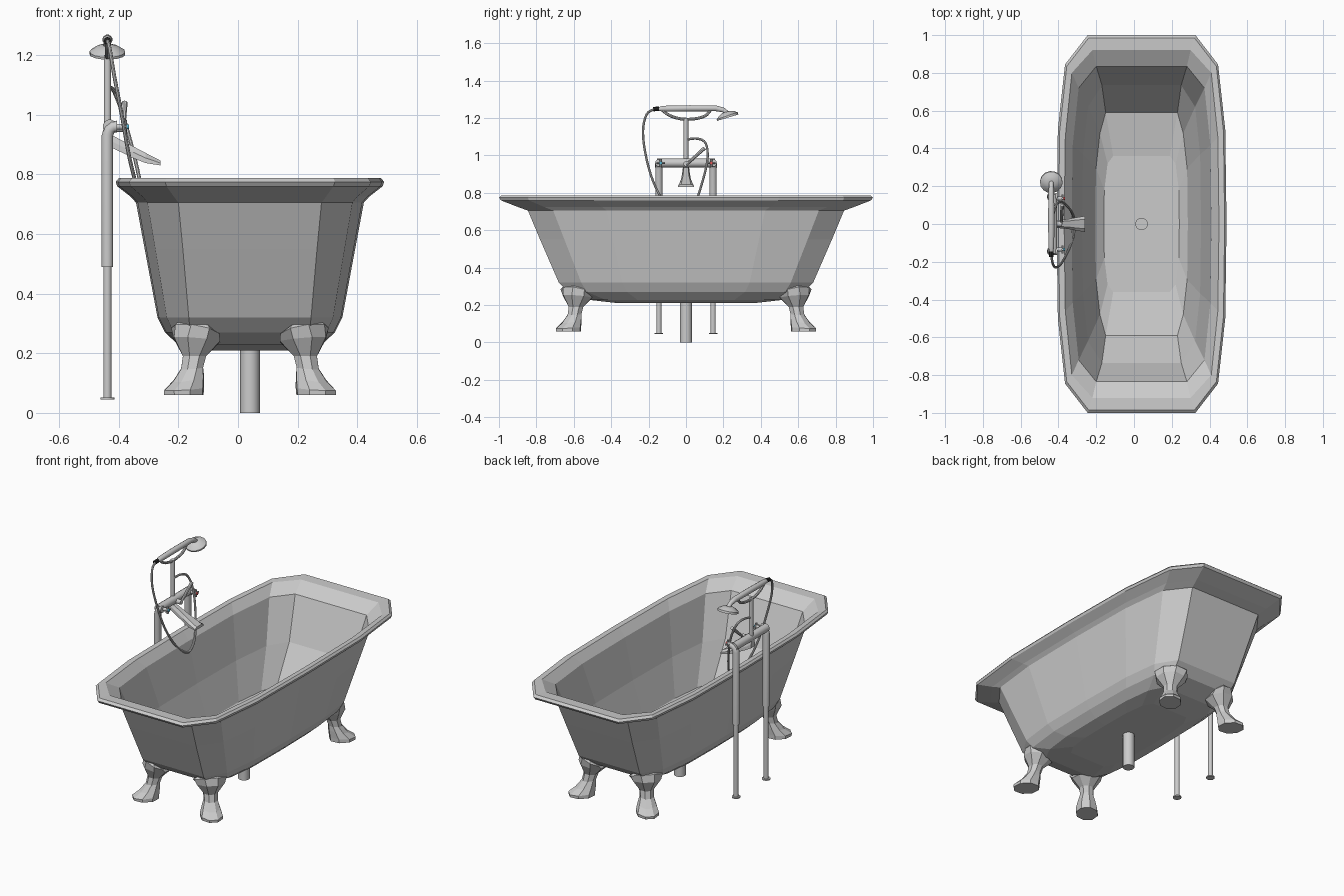
import bpy, math
from mathutils import Vector

CX = 0.04  # tub centre line


def make(name, verts, faces, smooth=False):
    me = bpy.data.meshes.new(name)
    me.from_pydata([tuple(v) for v in verts], [], faces)
    ob = bpy.data.objects.new(name, me)
    bpy.context.collection.objects.link(ob)
    if smooth:
        bpy.ops.object.select_all(action='DESELECT')
        bpy.context.view_layer.objects.active = ob
        ob.select_set(True)
        bpy.ops.object.shade_smooth_by_angle(angle=math.radians(40))
    return ob


def loft(name, rings, smooth=False):
    """Skin equal-length rings and cap both ends."""
    n = len(rings[0])
    verts = [v for r in rings for v in r]
    faces = [tuple(reversed(range(n)))]
    for i in range(len(rings) - 1):
        for j in range(n):
            k = (j + 1) % n
            faces.append((i*n + j, i*n + k, (i+1)*n + k, (i+1)*n + j))
    faces.append(tuple(range((len(rings) - 1)*n, len(rings)*n)))
    return make(name, verts, faces, smooth)


def tube(name, pts, radii, n=12):
    """Round tube along points, with one radius or a radius per point."""
    pts = [Vector(p) for p in pts]
    if not isinstance(radii, (list, tuple)):
        radii = [radii] * len(pts)
    rings, u = [], None
    for i, p in enumerate(pts):
        t = (pts[min(i+1, len(pts)-1)] - pts[max(i-1, 0)]).normalized()
        if u is None:
            u = t.orthogonal()
        u = (u - t * u.dot(t)).normalized()
        w = t.cross(u)
        rings.append([p + radii[i]*(math.cos(a)*u + math.sin(a)*w)
                      for a in (2*math.pi*j/n for j in range(n))])
    return loft(name, rings, True)


def spline(pts, steps=5):
    """Catmull-Rom points through a short path."""
    p = [Vector(q) for q in pts]
    p = [2*p[0] - p[1]] + p + [2*p[-1] - p[-2]]
    out = []
    for i in range(1, len(p) - 2):
        a, b, c, d = p[i-1:i+3]
        for s in range(steps):
            t = s / steps
            out.append(0.5*(2*b + (c-a)*t + (2*a-5*b+4*c-d)*t*t + (3*b-a-3*c+d)*t**3))
    return out + [p[-2]]


def colour(ob, name, rgb):
    m = bpy.data.materials.new(name)
    m.diffuse_color = (*rgb, 1)
    ob.data.materials.append(m)


# Tub: chamfered 14-sided rings, outside from the bottom up, then down inside
def tub_ring(hx, hy, ax, by, z):
    q = [(ax, hy), (hx*0.9, by), (hx*0.985, hy*0.5), (hx, 0)]
    right = q + [(x, -y) for x, y in reversed(q[:3])]
    pts = right + [(-x, y) for x, y in reversed(right)]
    return [(CX + x, y, z) for x, y in reversed(pts)]


loft("bathtub", [tub_ring(*r) for r in (
    (0.17, 0.36, 0.12, 0.30, 0.21),
    (0.24, 0.52, 0.17, 0.43, 0.228),
    (0.285, 0.63, 0.20, 0.53, 0.27),
    (0.31, 0.68, 0.205, 0.56, 0.32),
    (0.353, 0.78, 0.225, 0.65, 0.55),
    (0.382, 0.845, 0.24, 0.71, 0.705),
    (0.40, 0.90, 0.255, 0.76, 0.725),
    (0.445, 0.99, 0.28, 0.84, 0.76),
    (0.45, 1.00, 0.285, 0.845, 0.775),
    (0.44, 0.985, 0.28, 0.835, 0.787),
    (0.410, 0.92, 0.26, 0.80, 0.785),
    (0.370, 0.835, 0.24, 0.72, 0.735),
    (0.315, 0.735, 0.21, 0.62, 0.49),
    (0.245, 0.59, 0.19, 0.48, 0.285),
    (0.20, 0.36, 0.15, 0.32, 0.25))])

# Claw feet: diagonal octagonal lofts
# (x, y, radial radius, tangential radius, z, outward tilt)
LEG = ((0.222, 0.628, 0.075, 0.064, 0.06, 0), (0.221, 0.628, 0.077, 0.064, 0.08, -0.006),
       (0.206, 0.610, 0.058, 0.052, 0.115, -0.012), (0.194, 0.596, 0.040, 0.040, 0.15, -0.004),
       (0.186, 0.588, 0.042, 0.042, 0.19, 0), (0.178, 0.580, 0.082, 0.085, 0.245, 0.01),
       (0.183, 0.590, 0.062, 0.098, 0.275, 0.024), (0.188, 0.592, 0.040, 0.090, 0.285, 0.024))
for sx, nx in ((-1, "left"), (1, "right")):
    for sy, ny in ((-1, "front"), (1, "back")):
        rings = []
        for x, y, r, t, z, k in LEG:
            ring = []
            for j in range(8):
                a = 2*math.pi*(j + 0.5)/8
                c, s = r*math.cos(a)*0.7071, t*math.sin(a)*0.7071
                ring.append((CX + sx*(x + c - s), sy*(y + c + s), z + k*math.cos(a)))
            rings.append(ring if sx*sy > 0 else ring[::-1])
        loft(f"{ny}_{nx}_claw_foot", rings)

# Waste pipe and drain
tube("waste_pipe", [(CX, 0, 0), (CX, 0, 0.24)], 0.033, 16)
tube("drain", [(CX, 0, 0.24), (CX, 0, 0.262)], 0.033, 16)

# Supply pipes, elbows, valves and their coloured caps
PX = -0.438
for s, side, rgb in ((-1, "cold", (0.1, 0.5, 0.7)), (1, "hot", (0.8, 0.1, 0.1))):
    y = s * 0.145
    tube(side + "_floor_flange", [(PX, y, 0.045), (PX, y, 0.052)], 0.024)
    tube(side + "_lower_pipe", [(PX, y, 0.05), (PX, y, 0.50)], 0.014)
    tube(side + "_upper_pipe", [(PX, y, 0.49), (PX, y, 0.93), (PX + 0.006, y, 0.95),
                                (PX + 0.02, y, 0.96), (-0.405, y, 0.96)], 0.02)
    yv = s * 0.135
    tube(side + "_valve", [(-0.41, yv, 0.96), (-0.375, yv, 0.96)], 0.010)
    for i, (dy, dz) in enumerate(((0.022, 0), (0, 0.022))):
        tube(f"{side}_handle_{i}", [(-0.378, yv - dy, 0.96 - dz),
                                    (-0.378, yv + dy, 0.96 + dz)], 0.006, 8)
    cap = tube(side + "_cap", [(-0.374, yv, 0.96), (-0.366, yv, 0.96)], 0.008)
    colour(cap, side + "_colour", rgb)
tube("mixer_bar", [(-0.43, -0.155, 0.96), (-0.43, 0.155, 0.96)], 0.024)

# Spout: flattened section widening to its lip (x, half width, bottom, top)
loft("spout", [[(x, -w, b), (x, w, b), (x, w, (b + t)/2), (x, w*0.6, t),
                (x, -w*0.6, t), (x, -w, (b + t)/2)] for x, w, b, t in (
    (-0.45, 0.018, 0.905, 0.95), (-0.42, 0.020, 0.888, 0.93),
    (-0.35, 0.026, 0.854, 0.893), (-0.31, 0.034, 0.838, 0.872),
    (-0.26, 0.042, 0.830, 0.846))])

# Diverter lever
tube("diverter_body", [(-0.42, 0, 0.955), (-0.38, 0, 0.955)], 0.014)
tube("diverter_lever", [(-0.385, 0, 0.95), (-0.38, 0.10, 1.04)], [0.007, 0.010], 8)

# Riser and handset cradle
tube("riser", [(PX, 0, 0.96), (PX, 0, 1.20)], 0.0125)
tube("cradle", spline([(PX, -0.13, 1.245), (PX, -0.09, 1.215), (PX, -0.03, 1.196),
                       (PX, 0.04, 1.195), (PX, 0.10, 1.21), (PX, 0.13, 1.24)], 3), 0.008, 8)

# Hand shower: handle, neck, rose and black hose end
tube("shower_handle", [(PX, -0.15, 1.248), (PX, -0.12, 1.25), (PX, 0.02, 1.252),
                       (PX, 0.16, 1.252), (PX, 0.20, 1.243), (PX, 0.225, 1.222)],
     [0.010, 0.016, 0.017, 0.016, 0.013, 0.013])
tube("shower_rose", [(PX, 0.213, 1.232), (PX, 0.215, 1.225), (PX, 0.220, 1.212),
                     (PX, 0.223, 1.202)], [0.022, 0.040, 0.060, 0.060], 14)
tip = tube("hose_connector", [(PX, -0.175, 1.248), (PX, -0.145, 1.249)], 0.012, 8)
colour(tip, "black_rubber", (0.02, 0.02, 0.02))

# Hose: hangs from the handle, loops inside the tub and returns to the riser
tube("shower_hose", spline([
    (PX, -0.165, 1.25), (-0.43, -0.21, 1.22), (-0.415, -0.23, 1.13), (-0.39, -0.215, 1.0),
    (-0.365, -0.175, 0.86), (-0.335, -0.11, 0.74), (-0.315, -0.03, 0.68),
    (-0.32, 0.04, 0.73), (-0.345, 0.085, 0.85), (-0.38, 0.115, 0.98),
    (-0.41, 0.105, 1.065), (-0.425, 0.06, 1.09), (PX, 0.0, 1.085)], 4), 0.0065, 8)
